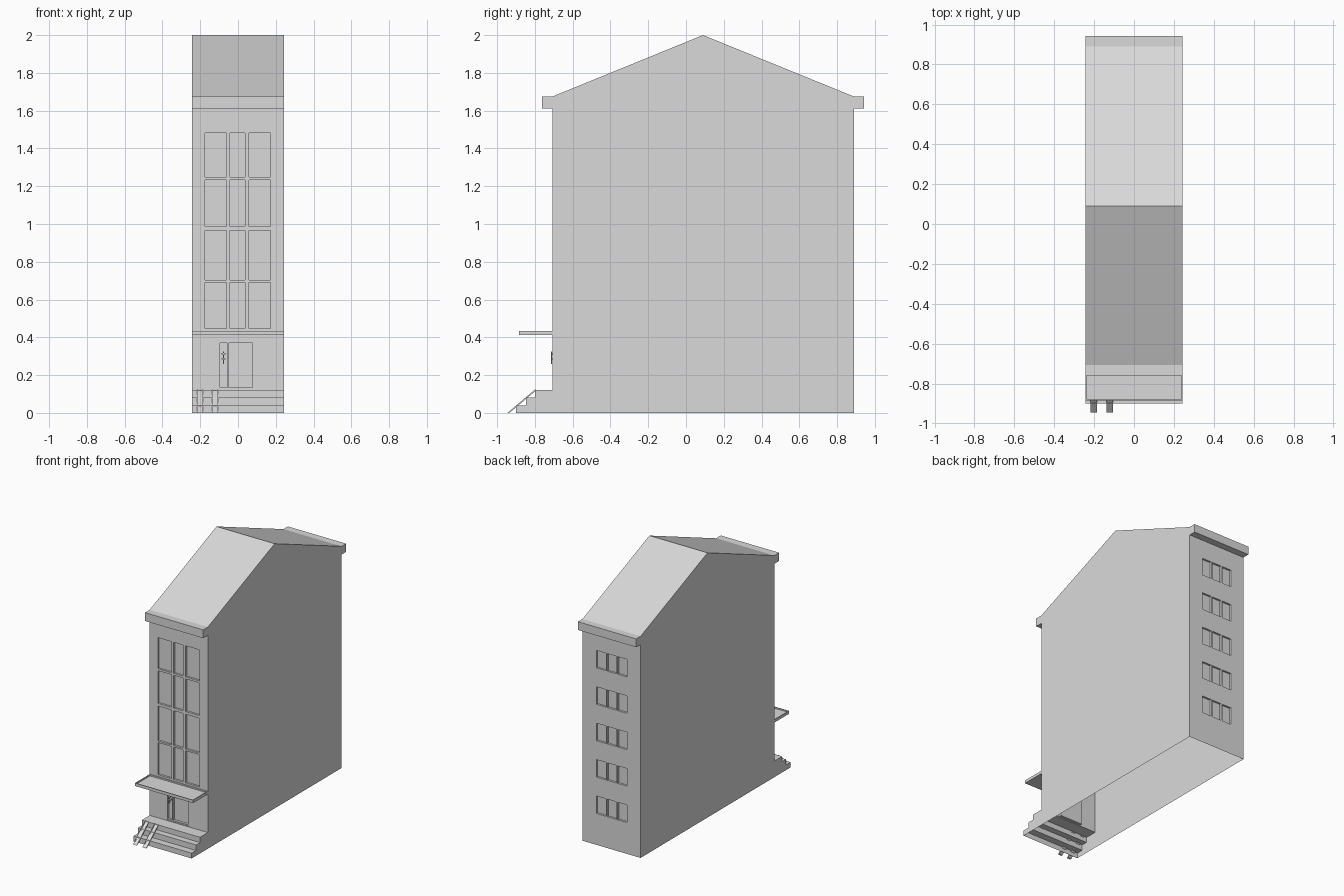
import bpy, bmesh
from mathutils import Vector

if "Cube" in bpy.data.objects:
    bpy.data.objects.remove(bpy.data.objects["Cube"], do_unlink=True)

grey = bpy.data.materials.new("light_grey")
grey.use_nodes = True
grey.diffuse_color = (0.7, 0.7, 0.7, 1)
grey.node_tree.nodes["Principled BSDF"].inputs["Base Color"].default_value = (0.7, 0.7, 0.7, 1)

HALF = 0.243              # half width of the house
FRONT, BACK = -0.707, 0.889


def finish(bm, name):
    bmesh.ops.recalc_face_normals(bm, faces=bm.faces)
    me = bpy.data.meshes.new(name)
    bm.to_mesh(me)
    bm.free()
    me.materials.append(grey)
    ob = bpy.data.objects.new(name, me)
    bpy.context.scene.collection.objects.link(ob)
    return ob


def add_prism(bm, profile, x0, x1):
    """Extrude a (y, z) outline from x0 to x1."""
    face = bm.faces.new([bm.verts.new((x0, y, z)) for y, z in profile])
    ext = bmesh.ops.extrude_face_region(bm, geom=[face], use_keep_orig=True)
    verts = [v for v in ext["geom"] if isinstance(v, bmesh.types.BMVert)]
    bmesh.ops.translate(bm, verts=verts, vec=(x1 - x0, 0, 0))


def add_box(bm, x, y, z):
    add_prism(bm, [(y[0], z[0]), (y[1], z[0]), (y[1], z[1]), (y[0], z[1])], x[0], x[1])


# House shell: steps, walls, eaves and gable in one outline
outline = [(-0.9, 0), (-0.9, 0.04), (-0.847, 0.04), (-0.847, 0.082), (-0.8, 0.082),
           (-0.8, 0.122), (FRONT, 0.122), (FRONT, 1.612), (-0.763, 1.612), (-0.763, 1.675),
           (FRONT, 1.675), (0.09, 2.0), (BACK, 1.675), (0.942, 1.675), (0.942, 1.612),
           (BACK, 1.612), (BACK, 0)]
bm = bmesh.new()
add_prism(bm, outline, -HALF, HALF)
house = finish(bm, "house_shell")

# Window and door recesses
bm = bmesh.new()
for x in [(-0.174, -0.061), (-0.042, 0.037), (0.058, 0.172)]:
    for z in [(0.448, 0.69), (0.703, 0.966), (0.987, 1.233), (1.249, 1.483)]:
        add_box(bm, x, (FRONT - 0.05, FRONT + 0.015), z)
for x in [(-0.13, -0.052), (-0.04, 0.036), (0.048, 0.126)]:
    for i in range(5):
        z = 0.237 + 0.275 * i
        add_box(bm, x, (BACK - 0.015, BACK + 0.04), (z, z + 0.132))
add_box(bm, (-0.104, 0.084), (FRONT - 0.05, FRONT + 0.02), (0.127, 0.377))
cutter = finish(bm, "recess_cutter")
cutter.hide_render = True

mod = house.modifiers.new("recesses", 'BOOLEAN')
mod.operation = 'DIFFERENCE'
mod.solver = 'EXACT'
mod.object = cutter
dg = bpy.context.evaluated_depsgraph_get()
bm = bmesh.new()
bm.from_mesh(house.evaluated_get(dg).to_mesh())
house.modifiers.clear()
bpy.data.objects.remove(cutter, do_unlink=True)

# The shell is open underneath
floor = [f for f in bm.faces if all(v.co.z < 0.001 for v in f.verts)]
bmesh.ops.delete(bm, geom=floor, context='FACES')
bm.to_mesh(house.data)
bm.free()

# Door frame and divider
bm = bmesh.new()
depth = (FRONT + 0.002, FRONT + 0.02)
for x in [(-0.104, -0.096), (-0.057, -0.049), (0.076, 0.084)]:
    add_box(bm, x, depth, (0.127, 0.377))
for z in [(0.127, 0.135), (0.369, 0.377)]:
    add_box(bm, (-0.096, 0.076), depth, z)
finish(bm, "door_frame")

# Door handle: two brackets and an upright grip
bm = bmesh.new()
for z in (0.282, 0.31):
    add_box(bm, (-0.088, -0.066), (FRONT - 0.005, FRONT + 0.02), (z, z + 0.006))
add_box(bm, (-0.08, -0.074), (FRONT - 0.007, FRONT - 0.002), (0.26, 0.325))
finish(bm, "door_handle")

# Canopy tray with a raised rim
bm = bmesh.new()
add_box(bm, (-HALF, HALF), (-0.884, FRONT), (0.412, 0.434))
bm.normal_update()
bmesh.ops.recalc_face_normals(bm, faces=bm.faces)
top = max(bm.faces, key=lambda f: f.calc_center_median().z)
bmesh.ops.inset_region(bm, faces=[top], thickness=0.008)
ext = bmesh.ops.extrude_face_region(bm, geom=[top])
bmesh.ops.delete(bm, geom=[top], context='FACES_ONLY')
bmesh.ops.translate(bm, verts=[v for v in ext["geom"] if isinstance(v, bmesh.types.BMVert)],
                    vec=(0, 0, -0.01))
finish(bm, "canopy")

# Pair of channel ramps over the steps
low, high = Vector((-0.945, 0)), Vector((-0.798, 0.125))


def ramp_profile(thick):
    return [low, low + Vector((thick, 0)), high - Vector((0, thick)), high]


for side, x in (("right", -0.217), ("left", -0.137)):
    bm = bmesh.new()
    add_prism(bm, [p - Vector((0, 0.004)) if p == high else p for p in ramp_profile(0.01)],
              x + 0.005, x + 0.026)
    for lip in (x, x + 0.026):
        add_prism(bm, ramp_profile(0.01), lip, lip + 0.005)
    finish(bm, "ramp_" + side)
